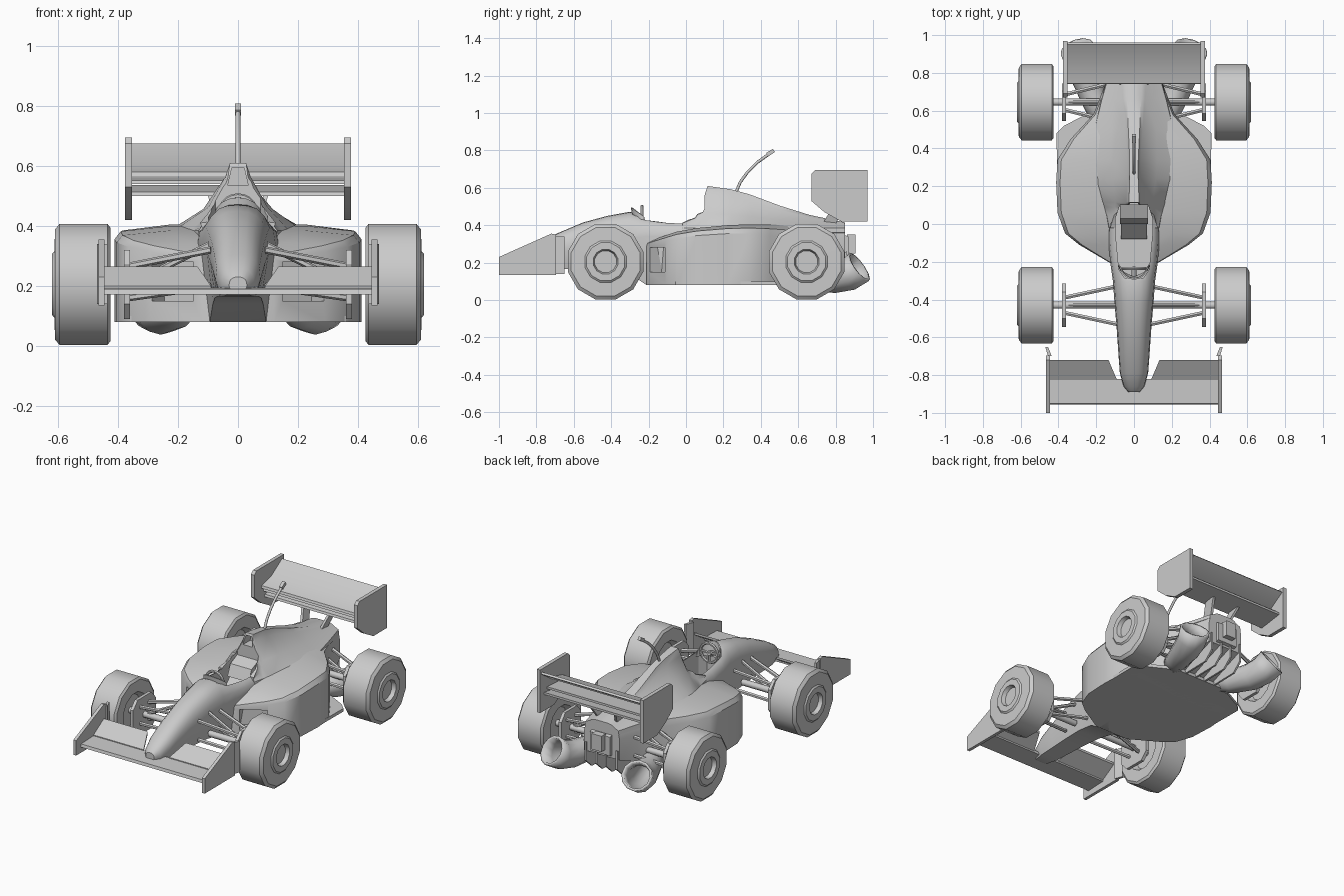
import bpy, bmesh, math
from mathutils import Vector

if "Cube" in bpy.data.objects:
    bpy.data.objects.remove(bpy.data.objects["Cube"])


def rings(name, loops, smooth=35, cap=True):
    """Skin a list of equal-length vertex loops into a solid."""
    bm = bmesh.new()
    vs = [[bm.verts.new(p) for p in loop] for loop in loops]
    n = len(vs[0])
    for a, b in zip(vs, vs[1:]):
        for i in range(n):
            j = (i + 1) % n
            bm.faces.new((a[i], a[j], b[j], b[i]))
    if cap:
        bm.faces.new(vs[0][::-1])
        bm.faces.new(vs[-1])
    bmesh.ops.recalc_face_normals(bm, faces=bm.faces[:])
    me = bpy.data.meshes.new(name)
    bm.to_mesh(me)
    bm.free()
    ob = bpy.data.objects.new(name, me)
    bpy.context.collection.objects.link(ob)
    finish(ob, smooth)
    return ob


def finish(ob, smooth=35):
    bpy.ops.object.select_all(action='DESELECT')
    ob.select_set(True)
    bpy.context.view_layer.objects.active = ob
    if smooth and ob.type == 'MESH':
        bpy.ops.object.shade_smooth_by_angle(angle=math.radians(smooth))


def plate(name, pts, x0, x1):
    """Side profile (y, z) extruded across x."""
    return rings(name, [[(x, y, z) for y, z in pts] for x in (x0, x1)])


def column(name, pts, z0, z1):
    """Plan outline (x, y) extruded up z."""
    return rings(name, [[(x, y, z) for x, y in pts] for z in (z0, z1)], 0)


def loft(name, sections):
    """Half sections (y, [(x, z)...]) from bottom centre to top centre, mirrored."""
    return rings(name, [[(x, y, z) for x, z in h] + [(-x, y, z) for x, z in h[-2:0:-1]]
                        for y, h in sections], 40)


def strut(name, p, q, r, n=8):
    p, q = Vector(p), Vector(q)
    rot = (q - p).to_track_quat('Z', 'Y')
    circ = [rot @ Vector((r * math.cos(a), r * math.sin(a), 0))
            for a in (2 * math.pi * (i + .5) / n for i in range(n))]
    return rings(name, [[p + c for c in circ], [q + c for c in circ]], 50)


def pipe(name, pts, wall=0):
    """Curve tube through (x, y, z, radius) points."""
    cu = bpy.data.curves.new(name, 'CURVE')
    cu.dimensions, cu.bevel_depth, cu.bevel_resolution = '3D', 1, 4
    cu.use_fill_caps = not wall
    sp = cu.splines.new('POLY')
    sp.points.add(len(pts) - 1)
    for p, (x, y, z, r) in zip(sp.points, pts):
        p.co, p.radius = (x, y, z, 1), r
    ob = bpy.data.objects.new(name, cu)
    bpy.context.collection.objects.link(ob)
    finish(ob)
    bpy.ops.object.convert(target='MESH')
    ob = bpy.context.view_layer.objects.active
    if wall:
        m = ob.modifiers.new('wall', 'SOLIDIFY')
        m.thickness = wall
    finish(ob)


def cut(ob, cutter):
    m = ob.modifiers.new('cut', 'BOOLEAN')
    m.operation, m.object, m.solver = 'DIFFERENCE', cutter, 'EXACT'
    finish(ob, 0)
    bpy.ops.object.modifier_apply(modifier=m.name)
    finish(ob, 35)


# nose and cockpit tub
def tub_half(w, zb, zm, zt):
    arc = [(w * math.cos(a) ** .8, zm + (zt - zm) * math.sin(a) ** .8)
           for a in (math.radians(d) for d in (22, 42, 60, 76))]
    return [(0, zb), (w * .75, zb), (w, zm)] + arc + [(0, zt)]


tub = loft('nose_and_tub', [(y, tub_half(*s)) for y, *s in (
    (-.89, .03, .18, .20, .23), (-.86, .055, .168, .20, .262), (-.79, .075, .165, .22, .305),
    (-.68, .083, .165, .25, .36), (-.55, .092, .165, .28, .415), (-.42, .103, .16, .31, .45),
    (-.30, .112, .14, .33, .472), (-.21, .125, .08, .34, .445), (-.1, .135, .08, .34, .43),
    (.12, .14, .08, .34, .43))])

# sidepods with coke-bottle rear and rising diffuser floor
pods = loft('sidepods', [(y, [(0, zb), (w, zb), (w, zs), (w * .95, zs + .6 * (zi - zs)),
                              (w * .55, zi), (0, zi)])
                         for y, w, zb, zs, zi in (
    (-.21, .12, .08, .29, .31), (-.11, .29, .08, .315, .345), (-.05, .365, .08, .33, .365),
    (.06, .405, .08, .345, .385), (.22, .412, .08, .355, .40), (.34, .405, .08, .355, .405),
    (.45, .335, .08, .345, .405), (.58, .215, .09, .33, .40), (.72, .16, .15, .33, .39),
    (.85, .125, .20, .33, .38))])

# flat floor edge
column('floor', [(-.12, -.2), (.12, -.2), (.36, -.055), (.405, .06), (.41, .48), (.37, .52), (.18, .62),
                 (-.18, .62), (-.37, .52), (-.41, .48), (-.405, .06), (-.36, -.055)], .08, .1)

# engine cover with airbox
cover = loft('engine_cover', [(y, [(0, .3), (w, .36), (w * .97, .385), (w * .45 + wt * .55, .39 + (zt - .39) * .33),
                                   (wt * 1.15, .39 + (zt - .39) * .8), (wt * .75, zt), (0, zt)])
                              for y, w, wt, zt in (
    (-.02, .135, .11, .415), (.05, .15, .09, .45), (.09, .165, .05, .53), (.115, .175, .036, .61),
    (.24, .22, .03, .592), (.34, .235, .03, .565), (.5, .215, .04, .505),
    (.66, .175, .05, .455), (.85, .12, .06, .415))])

# cockpit opening
side = [(.05, -.285), (.08, -.24), (.098, -.05), (.098, .03), (.075, .1)]
hole = column('cockpit_cutter', side + [(-x, y) for x, y in side[::-1]], .24, .8)
for ob in (tub, pods, cover):
    cut(ob, hole)
bpy.data.objects.remove(hole)

# airbox intake
scoop = rings('intake_cutter', [[(-.034, y, .535), (.034, y, .535), (.02, y, .595), (-.02, y, .595)]
                                for y in (.05, .17)])
cut(cover, scoop)
bpy.data.objects.remove(scoop)

# radiator intakes on the slanted pod fronts
for s in (1, -1):
    slot = column('slot_cutter', [(s * x, y) for x, y in
                  ((.175, -.24), (.315, -.155), (.245, -.045), (.11, -.13))], .15, .28)
    cut(pods, slot)
    bpy.data.objects.remove(slot)

# cockpit fittings
plate('seat', [(-.08, .25), (.06, .40), (.1, .40), (.1, .25)], -.07, .07)
plate('headrest', [(.0, .36), (.03, .43), (.1, .46), (.1, .36)], -.075, .075)
bpy.ops.mesh.primitive_torus_add(major_segments=20, minor_segments=6, major_radius=.06, minor_radius=.009,
                                 location=(0, -.235, .44), rotation=(math.radians(90), 0, 0))
wheel = bpy.context.object
wheel.name = 'steering_wheel'
finish(wheel)
for a in (0, 180, 270):
    a = math.radians(a)
    strut('steering_spoke', (0, -.235, .44), (.06 * math.cos(a), -.235, .44 + .06 * math.sin(a)), .008, 6)
strut('steering_column', (0, -.23, .44), (0, -.31, .41), .015)

# windscreen lip
loops = []
for d in range(-80, 81, 20):
    c, x = math.cos(math.radians(d)), .085 * math.sin(math.radians(d))
    y = -.21 - .07 * c
    loops.append([(x, y, .40), (x * .92, y - .015 * c, .435 + .06 * c),
                  (x * .85, y - .007 * c, .435 + .06 * c), (x * .93, y + .008, .40)])
rings('windscreen', loops)

# front wing
plate('front_wing_main', [(-.955, .172), (-.95, .19), (-.82, .195), (-.82, .178)], -.45, .45)
for s in (1, -1):
    lo, hi = [(.09, -.825), (.45, -.825)], [(.135, -.72), (.45, -.72)]
    rings('front_wing_flap', [[(s * x, y, z) for (x, y), z in zip(lo + hi[::-1], (a, a, b, b))]
                              for a, b in ((.185, .25), (.2, .265))], 0)
    prof = [(-1, .135), (-1, .23), (-.72, .355), (-.695, .35), (-.695, .135)]
    plate('front_wing_endplate', prof, s * .445, s * .465)
    rings('endplate_flick', [[(s * x, -.70, z), (s * (x + .02), -.65, z), (s * (x + .035), -.65, z),
                              (s * (x + .02), -.70, z)] for x, z in ((.435, .14), (.435, .34))], 0)

# rear wing
for name, pts in (
    ('rear_wing_top', [(.74, .565), (.745, .58), (.84, .605), (.95, .675), (.96, .665), (.85, .592)]),
    ('rear_wing_middle', [(.76, .54), (.765, .552), (.9, .562), (.9, .548)]),
    ('rear_wing_lower', [(.77, .50), (.775, .514), (.93, .537), (.93, .523)])):
    plate(name, pts, -.36, .36)
for s in (1, -1):
    plate('rear_wing_endplate', [(.67, .53), (.67, .675), (.69, .695), (.97, .695), (.97, .42), (.83, .42), (.74, .47)],
          s * .353, s * .377)
    rings('rear_wing_pylon', [[(s * (x - .008), y, z), (s * (x + .008), y, z), (s * (x + .008), y + .07, z),
                               (s * (x - .008), y + .07, z)] for x, y, z in ((.06, .72, .39), (.095, .79, .51))], 0)

# twelve-sided wheels, lathed from (x, radius)
tyre = [(.46, .001), (.46, .1), (.427, .12), (.425, .195), (.435, .209), (.595, .209), (.61, .19),
        (.612, .115), (.62, .105), (.62, .068), (.595, .06), (.595, .001)]
for s in (1, -1):
    for end, yc in (('front', -.43), ('rear', .645)):
        rings(end + '_wheel', [[(s * x, yc + r * math.cos(a), .205 + r * math.sin(a))
                                for a in (math.radians(30 * k + 15) for k in range(12))] for x, r in tyre], 32)
        strut(end + '_axle', (s * .1, yc, .205), (s * .47, yc, .205), .02)
        w = .115 if end == 'front' else .1
        plate(end + '_upright', [(yc - w, .14), (yc - w, .27), (yc - w * .6, .32), (yc + w * .6, .32),
                                 (yc + w, .27), (yc + w, .14), (yc + w * .6, .09), (yc - w * .6, .09)],
              s * .36, s * .38)
        # wishbones
        for dy in (-1, 1):
            for zi, zo in ((.32, .265), (.2, .16)):
                xi = .09 if end == 'front' else .12
                strut(end + '_wishbone', (s * xi, yc + dy * .1, zi), (s * .37, yc + dy * .04, zo), .012, 6)
        strut(end + '_pushrod', (s * .09, yc, .34), (s * .37, yc, .2), .011, 6)
    # exhaust trumpets
    pipe('exhaust', [(s * .15, .5, .16, .05), (s * .21, .66, .125, .07), (s * .255, .79, .12, .083),
                     (s * .28, .87, .137, .088), (s * .30, .925, .177, .093)], .015)
    # diffuser fins
    for x in (.035, .11):
        plate('diffuser_fin', [(.52, .08), (.8, .085), (.86, .14), (.86, .26), (.52, .14)],
              s * x - .006, s * x + .006)

# tail light and gearbox end
plate('gearbox_end', [(.8, .2), (.8, .36), (.87, .34), (.87, .22)], -.07, .07)
plate('tail_light', [(.86, .25), (.86, .35), (.905, .35), (.905, .25)], -.035, .035)

# curved antenna
pipe('antenna', [(0, .265, .57, .008), (0, .29, .63, .008), (0, .33, .685, .008), (0, .38, .735, .008),
                 (0, .45, .785, .008)])
strut('antenna_tip', (0, .435, .777), (0, .47, .80), .015, 4)
